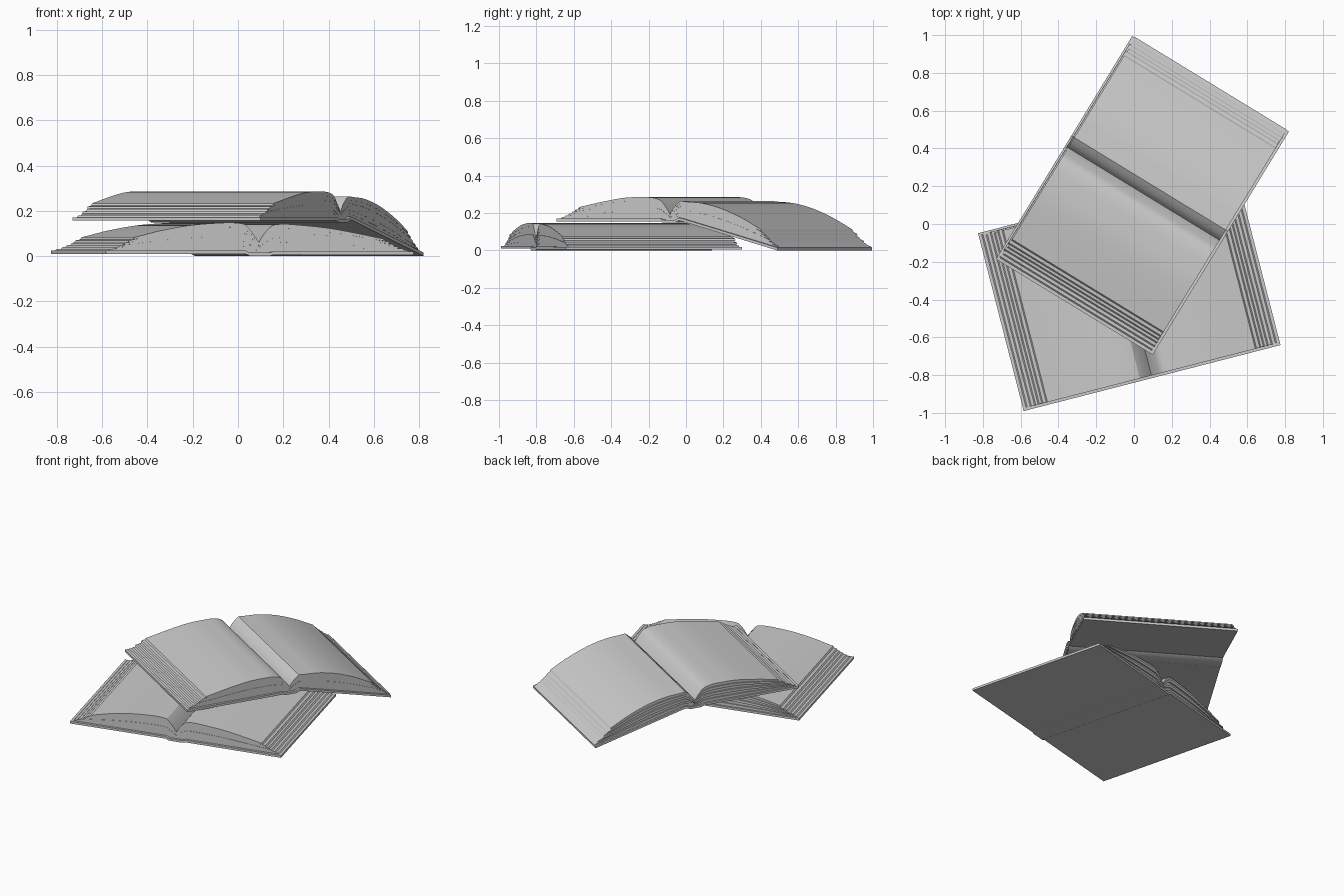
import bpy, bmesh
from math import radians
from mathutils import Matrix, Vector

if "Cube" in bpy.data.objects:
    bpy.data.objects.remove(bpy.data.objects["Cube"])


def prism(name, profile, half, mat, shift=0.0):
    """Extrude an (x, z) outline along local y, then place it with mat."""
    bm = bmesh.new()
    rings = [[bm.verts.new(mat @ Vector((x, s * half + shift, z))) for x, z in profile]
             for s in (-1, 1)]
    a, b = rings
    n = len(profile)
    for i in range(n):
        j = (i + 1) % n
        bm.faces.new((a[i], a[j], b[j], b[i]))
    bm.faces.new(a[::-1])
    bm.faces.new(b)
    bmesh.ops.recalc_face_normals(bm, faces=bm.faces)
    me = bpy.data.meshes.new(name)
    bm.to_mesh(me)
    bm.free()
    ob = bpy.data.objects.new(name, me)
    bpy.context.collection.objects.link(ob)
    bpy.ops.object.select_all(action='DESELECT')
    ob.select_set(True)
    bpy.context.view_layer.objects.active = ob
    bpy.ops.object.shade_smooth_by_angle(angle=radians(28))
    return ob


def linear(pts, x):
    for (x0, y0), (x1, y1) in zip(pts, pts[1:]):
        if x <= x1:
            return y0 + (y1 - y0) * (x - x0) / (x1 - x0)
    return pts[-1][1]


def smooth(pts, x):
    """Hermite curve through the points."""
    n = len(pts)
    def slope(i):
        p, q = pts[max(i - 1, 0)], pts[min(i + 1, n - 1)]
        return (q[1] - p[1]) / (q[0] - p[0])
    for i in range(n - 1):
        (x0, y0), (x1, y1) = pts[i], pts[i + 1]
        if x <= x1:
            h = x1 - x0
            t = (x - x0) / h
            return ((2*t**3 - 3*t*t + 1) * y0 + (t**3 - 2*t*t + t) * h * slope(i)
                    + (3*t*t - 2*t**3) * y1 + (t**3 - t*t) * h * slope(i + 1))
    return pts[-1][1]


ENDS = [0.678, 0.655, 0.632, 0.612, 0.592, 0.568]
INSET = [0.472, 0.469, 0.474, 0.468, 0.473, 0.470]


def page_half(name, side, base, height, mat):
    """Fanned page bundles, each shorter than the one below it."""
    n = len(ENDS)
    for k, end in enumerate(ENDS):
        xs = [end * (i / 26) ** 1.5 for i in range(27)]
        top, bot = [], []
        for i, x in enumerate(xs):
            b, h = linear(base, x), smooth(height, x)
            bot.append((side * (x + (0.007 if i == 26 else 0)), b + h * k / n))
            top.append((side * x, b + h * (k + 1) / n))
        prism(f"{name}_{k + 1}", bot + top[::-1], INSET[k], mat, 0.002 * (-1) ** k)


def cover(name, under, thick, mat):
    prism(name, under + [(x, z + thick) for x, z in reversed(under)], 0.486, mat)


# Lower book, lying open and flat
low = Matrix.Translation((-0.025, -0.345, 0)) @ Matrix.Rotation(radians(14.4), 4, 'Z')
cover("lower_book_cover",
      [(-0.702, 0.010), (-0.065, 0.010), (-0.045, 0.0), (0.045, 0.0),
       (0.065, 0.006), (0.702, 0.004)], 0.015, low)
page_half("lower_book_left_pages", -1, [(0, 0.015), (0.045, 0.015), (0.065, 0.025), (0.72, 0.025)],
          [(0, 0.045), (0.02, 0.075), (0.05, 0.110), (0.10, 0.121), (0.16, 0.122),
           (0.31, 0.111), (0.45, 0.087), (0.56, 0.060), (0.69, 0.035)], low)
page_half("lower_book_right_pages", 1, [(0, 0.015), (0.045, 0.015), (0.065, 0.021), (0.72, 0.019)],
          [(0, 0.045), (0.02, 0.078), (0.05, 0.110), (0.10, 0.120), (0.16, 0.118),
           (0.31, 0.104), (0.45, 0.080), (0.56, 0.058), (0.69, 0.035)], low)

# Upper book, one half resting on the lower book and the other sloping to the floor
up = Matrix.Translation((0.05, 0.16, 0)) @ Matrix.Rotation(radians(58.6), 4, 'Z')
cover("upper_book_cover",
      [(-0.702, 0.156), (-0.055, 0.156), (-0.035, 0.149), (0.04, 0.149),
       (0.065, 0.160), (0.10, 0.152), (0.682, 0.0)], 0.015, up)
page_half("upper_book_flat_pages", -1, [(0, 0.164), (0.035, 0.164), (0.055, 0.171), (0.72, 0.171)],
          [(0, 0.030), (0.02, 0.060), (0.05, 0.092), (0.10, 0.110), (0.16, 0.114),
           (0.28, 0.111), (0.42, 0.090), (0.56, 0.063), (0.69, 0.040)], up)
page_half("upper_book_sloping_pages", 1, [(0, 0.164), (0.04, 0.164), (0.065, 0.175), (0.10, 0.167), (0.682, 0.015)],
          [(0, 0.030), (0.02, 0.062), (0.05, 0.086), (0.10, 0.094), (0.20, 0.112),
           (0.32, 0.115), (0.45, 0.098), (0.56, 0.070), (0.69, 0.035)],
          up)
